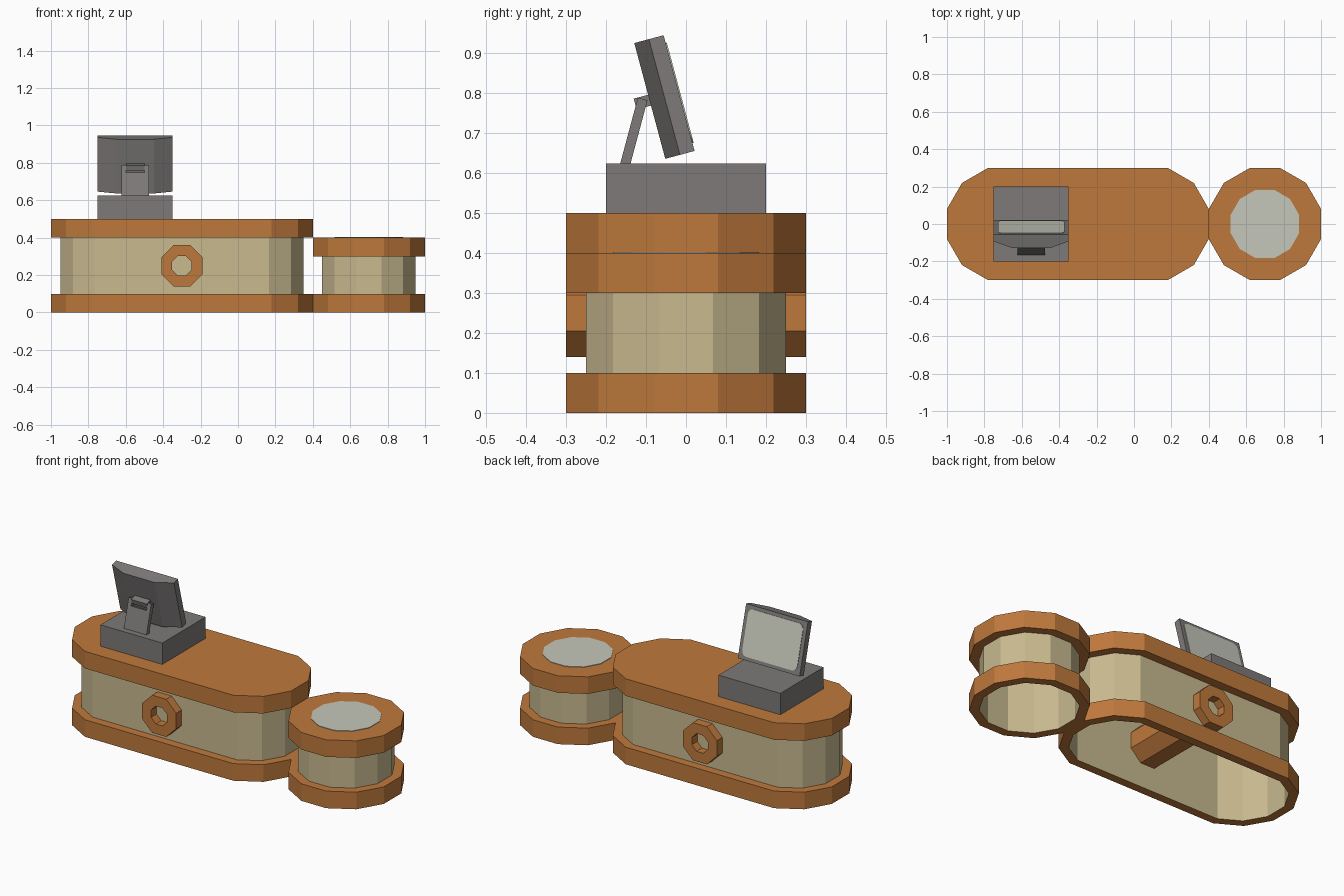
import bpy, bmesh, math
from mathutils import Matrix

if "Cube" in bpy.data.objects:
    bpy.data.objects.remove(bpy.data.objects["Cube"])


def material(name, rgb):
    m = bpy.data.materials.new(name)
    m.diffuse_color = (*rgb, 1)
    m.use_nodes = True
    m.node_tree.nodes["Principled BSDF"].inputs["Base Color"].default_value = m.diffuse_color
    return m


WOOD = material("orange_wood", (0.52, 0.19, 0.045))
CREAM = material("cream_panel", (0.58, 0.49, 0.275))
GREY = material("dark_grey", (0.205, 0.195, 0.19))
PALE = material("pale_glass", (0.56, 0.57, 0.49))


def loft(name, loops, mat, start=False, end=False, matrix=None):
    """Skin consecutive closed loops, optionally capping either end."""
    bm = bmesh.new()
    rings = [[bm.verts.new(p) for p in loop] for loop in loops]
    for a, b in zip(rings, rings[1:]):
        n = len(a)
        for i in range(n):
            bm.faces.new((a[i], a[(i + 1) % n], b[(i + 1) % n], b[i]))
    if start:
        bm.faces.new(rings[0][::-1])
    if end:
        bm.faces.new(rings[-1])
    bmesh.ops.recalc_face_normals(bm, faces=bm.faces[:])
    me = bpy.data.meshes.new(name)
    bm.to_mesh(me)
    bm.free()
    me.materials.append(mat)
    ob = bpy.data.objects.new(name, me)
    bpy.context.collection.objects.link(ob)
    if matrix:
        ob.matrix_world = matrix
    return ob


def stadium(x0, x1, apothem, z):
    """Dodecagon, stretched between two centres along x."""
    r = apothem / math.cos(math.radians(15))
    pts = []
    for k in range(12):
        a = math.radians(-75 + 30 * k)
        pts.append(((x1 if k < 6 else x0) + r * math.cos(a), r * math.sin(a), z))
    return pts


def octagon(apothem, y):
    r = apothem / math.cos(math.pi / 8)
    return [(-0.30 + r * math.cos(math.pi / 8 + k * math.pi / 4), y,
             0.25 + r * math.sin(math.pi / 8 + k * math.pi / 4)) for k in range(8)]


def box(name, x0, x1, y0, y1, z0, z1, mat, matrix=None):
    loops = [[(x0, y0, z), (x1, y0, z), (x1, y1, z), (x0, y1, z)] for z in (z0, z1)]
    return loft(name, loops, mat, True, True, matrix)


def tilted(y, z, degrees):
    return Matrix.Translation((-0.55, y, z)) @ Matrix.Rotation(math.radians(degrees), 4, 'X')


# Long counter and round side table: open base rim, hollow wall, top slab
for name, x0, x1, h in (("counter", -0.7, 0.1, 0.5), ("side_table", 0.7, 0.7, 0.4)):
    loft(name + "_base", [stadium(x0, x1, 0.25, 0), stadium(x0, x1, 0.3, 0),
                          stadium(x0, x1, 0.3, 0.1), stadium(x0, x1, 0.25, 0.1)], WOOD)
    loft(name + "_wall", [stadium(x0, x1, 0.25, 0), stadium(x0, x1, 0.25, h - 0.1)], CREAM)
    loft(name + "_top", [stadium(x0, x1, 0.3, h - 0.1), stadium(x0, x1, 0.3, h)],
         WOOD, True, True)

# Pale disc on the side table
loft("table_disc", [stadium(0.7, 0.7, 0.183, 0.4), stadium(0.7, 0.7, 0.183, 0.403)],
     PALE, True, True)

# Octagonal tube through the counter, bored at both ends
loft("cross_tube", [octagon(0.052, -0.25), octagon(0.052, -0.3), octagon(0.11, -0.3),
                    octagon(0.11, 0.3), octagon(0.052, 0.3), octagon(0.052, 0.25)], WOOD)

# Monitor base
box("monitor_base", -0.75, -0.35, -0.2, 0.2, 0.5, 0.625, GREY)

# Tilted monitor with a tapered back
head = tilted(-0.054, 0.791, 15)
section = [(-0.2, 0.038), (-0.2, 0), (-0.1, -0.038), (0.1, -0.038), (0.2, 0), (0.2, 0.038)]
loft("monitor_case", [[(x, y, z) for x, y in section] for z in (-0.15, 0.15)],
     GREY, True, True, head)

# Screen plate with rounded corners
corners = []
for k, (sx, sz) in enumerate(((1, 1), (-1, 1), (-1, -1), (1, -1))):
    for j in range(4):
        a = math.radians(90 * k + 30 * j)
        corners.append((sx * 0.148 + 0.03 * math.cos(a), sz * 0.1 + 0.03 * math.sin(a)))
loft("screen", [[(x, y, z) for x, z in corners] for y in (0.037, 0.041)],
     PALE, True, True, head)

# Forked support leg and hinge
leg = tilted(-0.153, 0.62, -15)
box("support_leg", -0.073, 0.073, -0.0125, 0.0125, 0, 0.13, GREY, leg)
for side in (-1, 1):
    a, b = sorted((side * 0.05, side * 0.073))
    box("leg_prong", a, b, -0.0125, 0.0125, 0.13, 0.172, GREY, leg)
box("hinge", -0.05, 0.05, -0.018, 0.03, -0.014, 0.014, GREY, tilted(-0.110, 0.778, 15))
